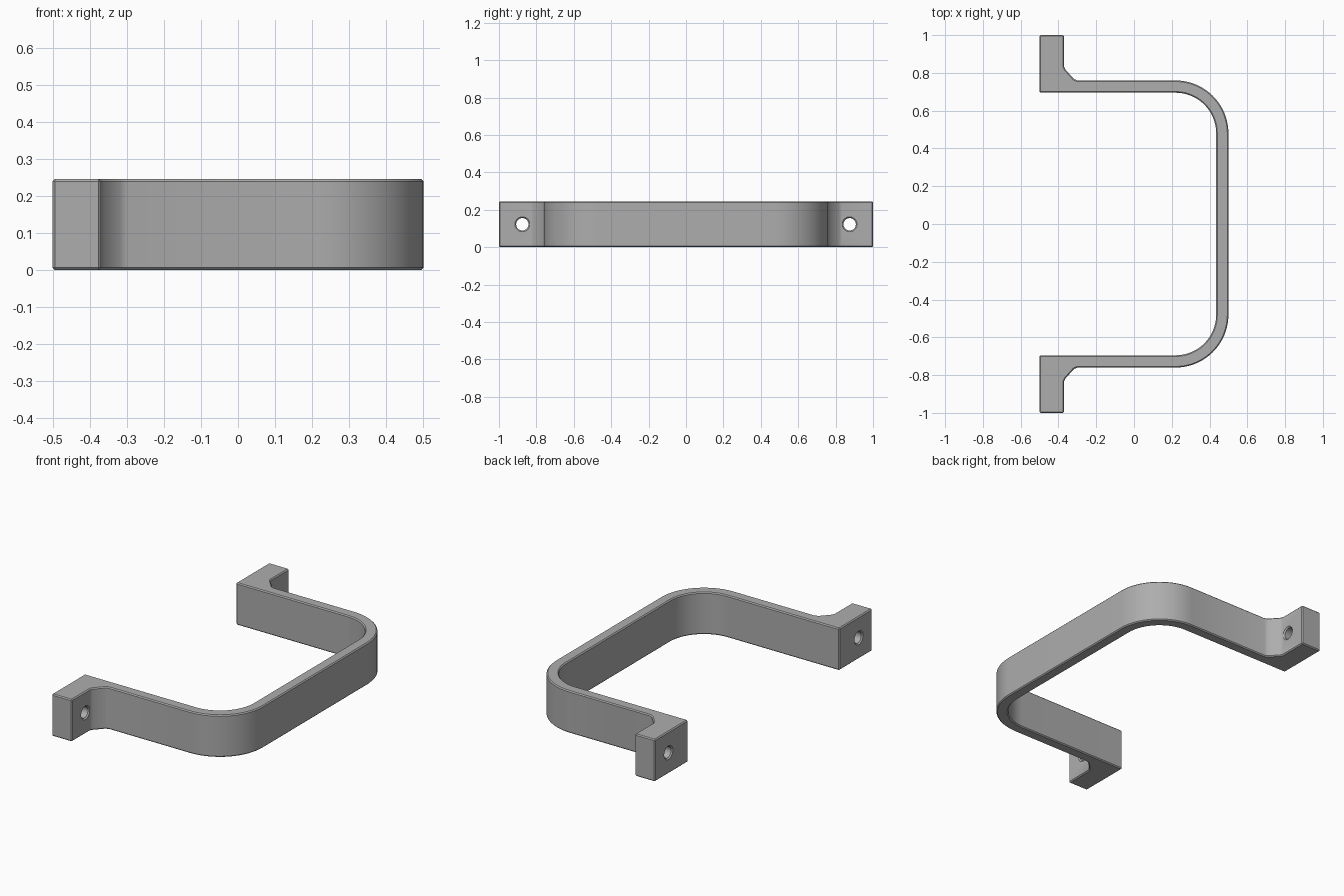
import bpy
import bmesh
from math import cos, sin, pi
from mathutils import Vector

if "Cube" in bpy.data.objects:
    bpy.data.objects.remove(bpy.data.objects["Cube"])

HEIGHT = 0.245
EDGE = 0.006


def arc(cx, cy, r, start, end, steps):
    """Points along a circular arc."""
    angles = [start + (end - start) * i / steps for i in range(steps + 1)]
    return [(cx + r * cos(a), cy + r * sin(a)) for a in angles]


def mesh_object(name, bm):
    bmesh.ops.recalc_face_normals(bm, faces=bm.faces)
    mesh = bpy.data.meshes.new(name)
    bm.to_mesh(mesh)
    bm.free()
    obj = bpy.data.objects.new(name, mesh)
    bpy.context.collection.objects.link(obj)
    return obj


# Grey metal
metal = bpy.data.materials.new("grey metal")
metal.use_nodes = True
grey = (0.42, 0.42, 0.42, 1)
metal.diffuse_color = grey
metal.node_tree.nodes["Principled BSDF"].inputs["Base Color"].default_value = grey

# Outline of the back half: foot, gusset and bend, then mirrored to the front
outer = [(-0.5, 0.695), (-0.5, 1), (-0.37, 1), (-0.37, 0.832), (-0.363, 0.818),
         (-0.318, 0.768), (-0.3, 0.76)]
outer += arc(0.22, 0.48, 0.28, pi / 2, 0, 20)
inner = arc(0.22, 0.48, 0.215, pi / 2, 0, 20)
mirror = lambda pts: [(x, -y) for x, y in reversed(pts)]
outline = outer + mirror(outer) + mirror(mirror(mirror(inner))) + list(reversed(inner))
# The inner run goes from the front foot round to the back foot
outline = outer + mirror(outer) + [(x, -y) for x, y in inner] + list(reversed(inner))

# Handle body
bm = bmesh.new()
base = bm.faces.new([bm.verts.new((x, y, 0)) for x, y in outline])
lifted = bmesh.ops.extrude_face_region(bm, geom=[base])
top = [v for v in lifted["geom"] if isinstance(v, bmesh.types.BMVert)]
bmesh.ops.translate(bm, verts=top, vec=Vector((0, 0, HEIGHT)))
bmesh.ops.recalc_face_normals(bm, faces=bm.faces)
sharp = [e for e in bm.edges if e.calc_face_angle(0) > 0.6]
bmesh.ops.bevel(bm, geom=sharp, offset=EDGE, segments=1, affect="EDGES")
handle = mesh_object("pull_handle", bm)
handle.data.materials.append(metal)


# Screw holes with countersunk rims
def hole_cutter(name, y):
    bm = bmesh.new()
    rings = []
    for x, r in ((-0.51, 0.05), (-0.493, 0.033), (-0.377, 0.033), (-0.36, 0.05)):
        rings.append([bm.verts.new((x, y + r * cos(2 * pi * i / 32),
                                    HEIGHT / 2 + r * sin(2 * pi * i / 32)))
                      for i in range(32)])
    for a, b in zip(rings, rings[1:]):
        for i in range(32):
            j = (i + 1) % 32
            bm.faces.new((a[i], a[j], b[j], b[i]))
    bm.faces.new(rings[0])
    bm.faces.new(rings[-1])
    cutter = mesh_object(name, bm)
    cutter.data.materials.append(metal)
    cutter.hide_render = True
    return cutter


bpy.context.view_layer.objects.active = handle
for side, y in (("front", -0.875), ("back", 0.875)):
    cutter = hole_cutter(side + "_screw_hole_cutter", y)
    cut = handle.modifiers.new(side + " screw hole", "BOOLEAN")
    cut.operation = "DIFFERENCE"
    cut.solver = "EXACT"
    cut.object = cutter
    bpy.ops.object.modifier_apply(modifier=cut.name)
    bpy.data.objects.remove(cutter)

# Smooth bends, crisp edges
bpy.ops.object.select_all(action="DESELECT")
handle.select_set(True)
bpy.ops.object.shade_smooth_by_angle(angle=0.5)
